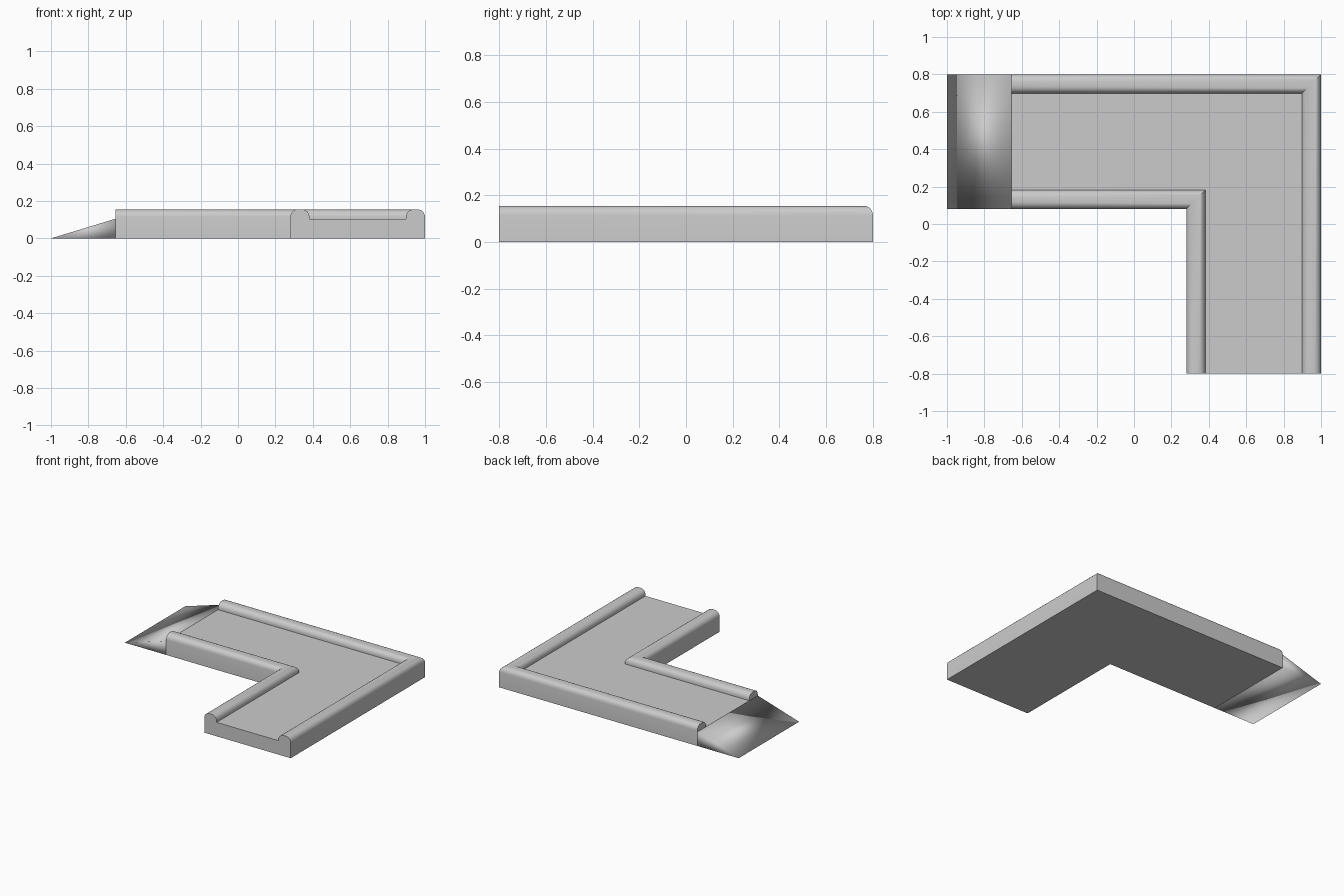
import bpy, bmesh, math

if "Cube" in bpy.data.objects:
    bpy.data.objects.remove(bpy.data.objects["Cube"])

X0, X1, Y0, Y1 = -0.655, 1.0, -0.8, 0.8   # road extents
WIDTH, CURB, DECK, R, TOP = 0.72, 0.102, 0.105, 0.04, 0.155


def make_object(name, bm):
    bmesh.ops.recalc_face_normals(bm, faces=bm.faces)
    mesh = bpy.data.meshes.new(name)
    bm.to_mesh(mesh)
    bm.free()
    obj = bpy.data.objects.new(name, mesh)
    bpy.context.collection.objects.link(obj)
    return obj


def arc(cx, cz, start, end, n=5):
    return [(cx + R * math.cos(math.radians(start + (end - start) * i / n)),
             cz + R * math.sin(math.radians(start + (end - start) * i / n)))
            for i in range(n + 1)]


# Cross-section: a rounded curb on each edge, with the deck between them
curb = [(0, 0)] + arc(R, TOP - R, 180, 90) + arc(CURB - R, TOP - R, 90, 0) + [(CURB, DECK)]
profile = curb + [(WIDTH - d, z) for d, z in reversed(curb)]

# Road: sweep the section around the mitred L corner
bm = bmesh.new()
stations = [lambda d: (X0, Y1 - d), lambda d: (X1 - d, Y1 - d), lambda d: (X1 - d, Y0)]
rings = [[bm.verts.new((*place(d), z)) for d, z in profile] for place in stations]
n = len(profile)
for a, b in zip(rings, rings[1:]):
    for i in range(n):
        j = (i + 1) % n
        bm.faces.new((a[i], a[j], b[j], b[i]))
bm.faces.new(rings[0])
bm.faces.new(rings[-1])
road = make_object("corner_road", bm)
bpy.context.view_layer.objects.active = road
road.select_set(True)
bpy.ops.object.shade_smooth_by_angle(angle=math.radians(35))

# Ramp: smooth-shaded wedge leading up to the deck
bm = bmesh.new()
sides = [[bm.verts.new((x, y, z)) for x, z in ((-1, 0), (X0, 0), (X0, DECK))]
         for y in (Y1 - WIDTH, Y1)]
for s in sides:
    bm.faces.new(s)
for i in range(3):
    j = (i + 1) % 3
    bm.faces.new((sides[0][i], sides[0][j], sides[1][j], sides[1][i]))
ramp = make_object("entry_ramp", bm)
for face in ramp.data.polygons:
    face.use_smooth = True
